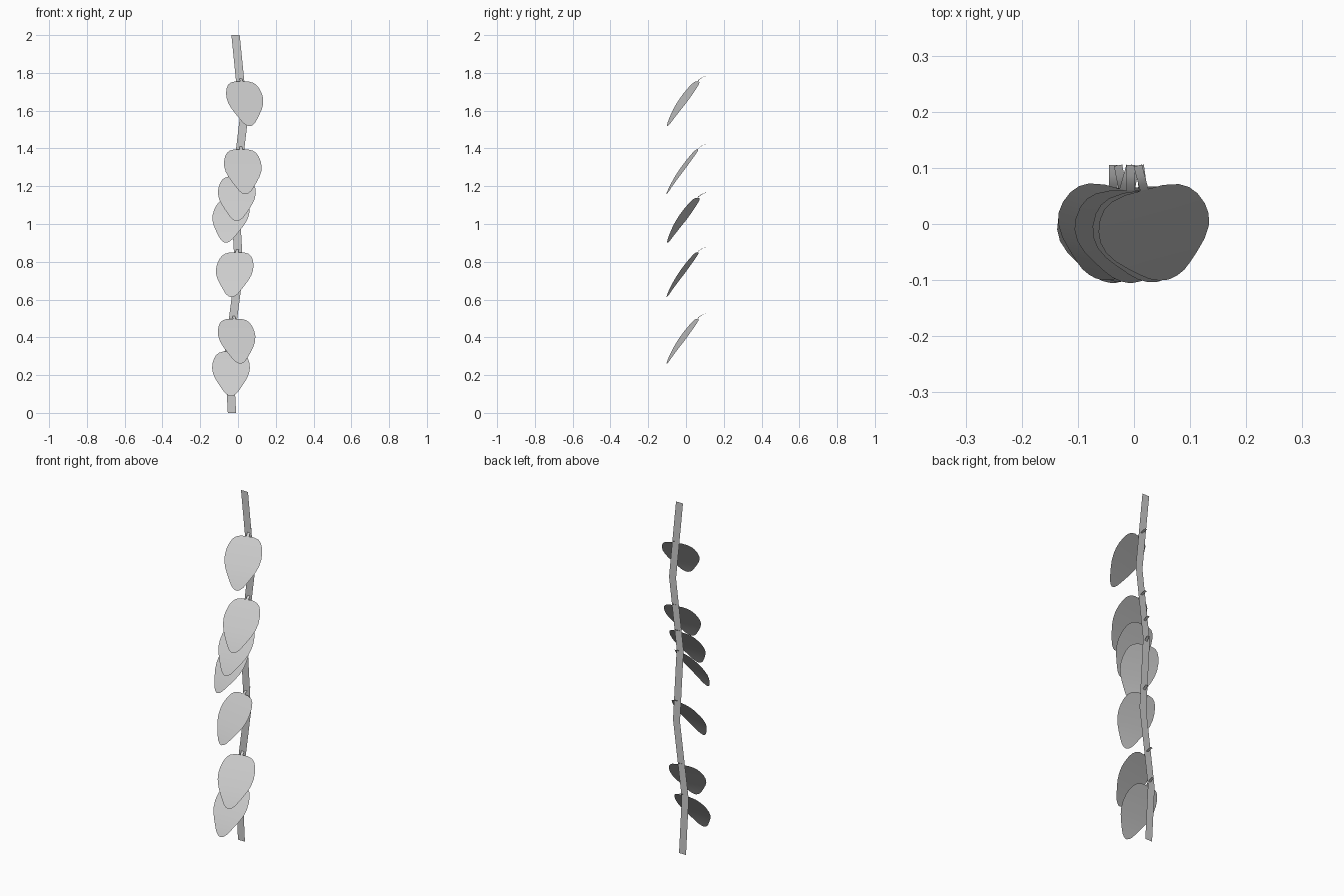
import bpy
from math import radians, sin, cos

if "Cube" in bpy.data.objects:
    bpy.data.objects.remove(bpy.data.objects["Cube"])

STEM_Y = 0.077


def make_mesh(name, verts, faces, smooth=False):
    me = bpy.data.meshes.new(name)
    me.from_pydata(verts, [], faces)
    me.update()
    if smooth:
        for p in me.polygons:
            p.use_smooth = True
    ob = bpy.data.objects.new(name, me)
    bpy.context.collection.objects.link(ob)
    return ob


def lerp(table, t):
    for (a, va), (b, vb) in zip(table, table[1:]):
        if t <= b:
            return va + (vb - va) * (t - a) / (b - a)
    return table[-1][1]


def grid(rows, n):
    """Quads joining rows of n points each."""
    return [(r * n + c, r * n + c + 1, (r + 1) * n + c + 1, (r + 1) * n + c)
            for r in range(rows - 1) for c in range(n - 1)]


# Stem: flat zigzag ribbon
path = [(0, -0.032), (0.32, -0.049), (0.75, 0.006), (1.16, -0.017), (1.56, 0.031), (2, -0.013)]
verts = [(x + s * 0.022, STEM_Y, z) for z, x in path for s in (-1, 1)]
make_mesh("stem", verts, grid(len(path), 2))

# Leaf curves: half width and side bend along the blade
WIDTH = [(0, 0.035), (0.03, 0.062), (0.08, 0.078), (0.16, 0.090), (0.27, 0.098), (0.38, 0.100),
         (0.50, 0.095), (0.62, 0.082), (0.74, 0.064), (0.85, 0.046), (0.93, 0.032),
         (0.98, 0.017), (1, 0.004)]
BEND = [(0, 0.060), (0.10, 0.041), (0.31, 0.002), (0.61, -0.049), (0.82, -0.081), (1, -0.105)]
LENGTH = 0.237
PETIOLE = [(0.105, 0.028), (0.085, 0.020), (0.070, 0.010), (0.055, -0.006)]


def leaf(i, x, z, angle):
    a = radians(angle)

    def place(u, y, dz):  # turn about the stem, then move up it
        v = y - STEM_Y
        return (x + u * cos(a) - v * sin(a), STEM_Y + u * sin(a) + v * cos(a), z + dz)

    # Blade
    cols = (-1, -0.5, 0, 0.5, 1)
    verts = [place(w * c, lerp(BEND, t), -LENGTH * t) for t, w in WIDTH for c in cols]
    make_mesh(f"leaf_{i}", verts, grid(len(WIDTH), len(cols)), True)
    # Stalk passing through the stem
    verts = [place(s * 0.0075, y, dz) for y, dz in PETIOLE for s in (-1, 1)]
    make_mesh(f"leaf_stalk_{i}", verts, grid(len(PETIOLE), 2), True)


leaves = [(0.014, 1.755, 15), (0.014, 1.395, 8), (-0.006, 1.253, 0), (-0.014, 1.138, -16),
          (-0.003, 0.85, -10), (-0.023, 0.498, 11), (-0.037, 0.326, 0)]
for i, (x, z, ang) in enumerate(leaves, 1):
    leaf(i, x, z, ang)
